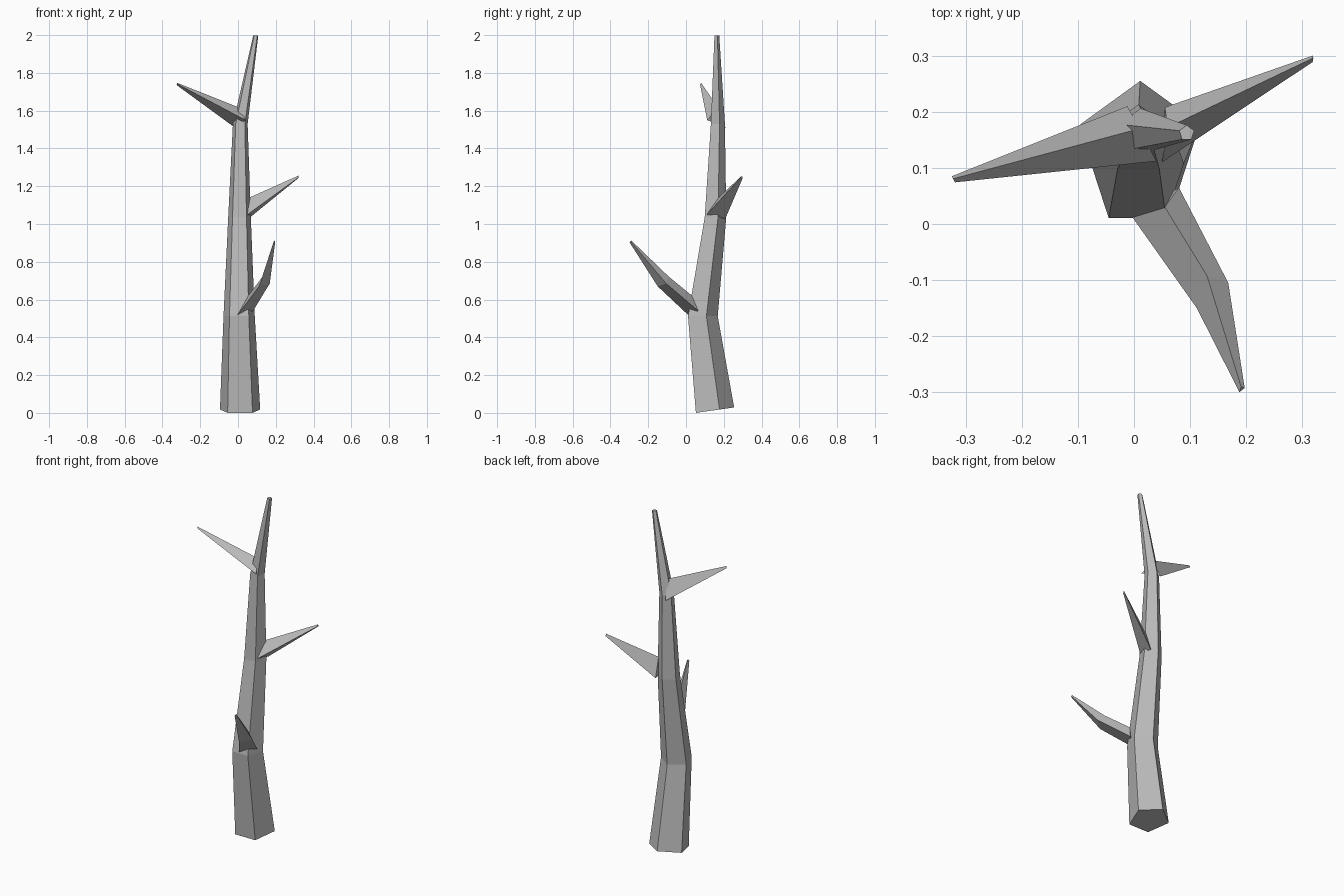
import bpy, bmesh, math

if "Cube" in bpy.data.objects:
    bpy.data.objects.remove(bpy.data.objects["Cube"])

bark = bpy.data.materials.new("grey_bark")
bark.diffuse_color = (0.5, 0.5, 0.5, 1)
bark.use_nodes = True
bark.node_tree.nodes["Principled BSDF"].inputs["Base Color"].default_value = bark.diffuse_color


def loft(name, rings):
    """Join equal-sized rings of points into a closed flat-faced tube."""
    bm = bmesh.new()
    loops = [[bm.verts.new(p) for p in ring] for ring in rings]
    n = len(loops[0])
    for a, b in zip(loops, loops[1:]):
        for i in range(n):
            j = (i + 1) % n
            bm.faces.new((a[i], a[j], b[j], b[i]))
    bm.faces.new(loops[0][::-1])
    bm.faces.new(loops[-1])
    bmesh.ops.recalc_face_normals(bm, faces=bm.faces)
    mesh = bpy.data.meshes.new(name)
    bm.to_mesh(mesh)
    bm.free()
    mesh.materials.append(bark)
    obj = bpy.data.objects.new(name, mesh)
    bpy.context.collection.objects.link(obj)
    return obj


def pentagon(x, y, z, r, tilt=0.0):
    """Five-sided ring with a flat front; tilt raises the back."""
    pts = []
    for i in range(5):
        a = math.radians(90 + 72 * i)
        dy = r * math.sin(a)
        pts.append((x + r * math.cos(a), y + dy, z + tilt * dy))
    return pts


def tip(x, y, z, base, r=0.008):
    """Small ring at a branch end, shaped like the branch base."""
    c = [sum(p[k] for p in base) / len(base) for k in range(3)]
    size = max(math.dist(p, c) for p in base)
    return [tuple(t + (p[k] - c[k]) * r / size for k, t in enumerate((x, y, z)))
            for p in base]


# Bent, tapering trunk
loft("trunk", [
    pentagon(0.011, 0.143, 0.013, 0.112, 0.14),
    pentagon(0.006, 0.081, 0.512, 0.087),
    pentagon(0.008, 0.150, 1.035, 0.063),
    pentagon(0.012, 0.165, 1.53, 0.041),
    pentagon(0.094, 0.162, 1.998, 0.014),
])

# Lower front branch with an elbow
low = [(-0.005, 0.015, 0.515), (0.08, 0.065, 0.54), (0.055, 0.03, 0.622)]
elbow = [(0.112, -0.15, 0.67), (0.168, -0.105, 0.685), (0.13, -0.092, 0.722)]
loft("lower_branch", [low, elbow, tip(0.192, -0.294, 0.908, elbow)])

# Straight middle branch, reaching right
mid = [(0.05, 0.11, 1.05), (0.055, 0.208, 1.028), (0.06, 0.172, 1.14)]
loft("middle_branch", [mid, tip(0.319, 0.295, 1.248, mid)])

# Straight upper branch, reaching left
top = [(0.04, 0.112, 1.55), (-0.012, 0.21, 1.507), (0.01, 0.17, 1.615)]
loft("upper_branch", [top, tip(-0.322, 0.08, 1.741, top)])
